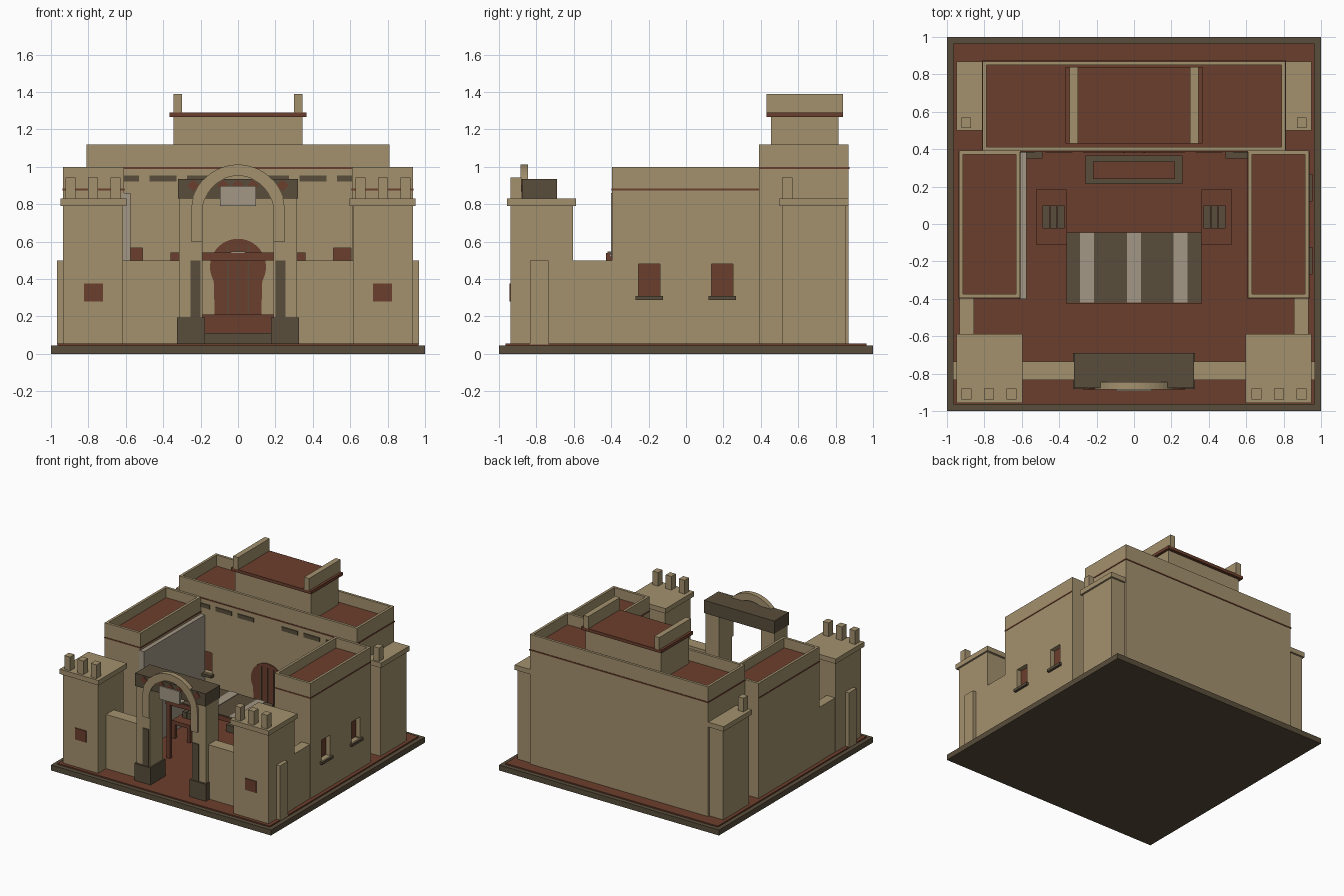
import bpy, bmesh, math
from mathutils import Vector

if "Cube" in bpy.data.objects:
    bpy.data.objects.remove(bpy.data.objects["Cube"])


def make_mat(name, rgb):
    m = bpy.data.materials.new(name)
    m.diffuse_color = (*rgb, 1)
    m.use_nodes = True
    m.node_tree.nodes["Principled BSDF"].inputs["Base Color"].default_value = m.diffuse_color
    return m


TAN = make_mat("sandstone", (0.37, 0.285, 0.157))
DARK = make_mat("dark_stone", (0.098, 0.075, 0.044))
RED = make_mat("red_clay", (0.148, 0.049, 0.026))
PALE = make_mat("pale_plaster", (0.36, 0.31, 0.235))


def finish(name, bm, *mats):
    bmesh.ops.recalc_face_normals(bm, faces=bm.faces)
    me = bpy.data.meshes.new(name)
    bm.to_mesh(me)
    bm.free()
    for m in mats:
        me.materials.append(m)
    ob = bpy.data.objects.new(name, me)
    bpy.context.collection.objects.link(ob)
    return ob


def cube(x0, x1, y0, y1, z0, z1):
    bm = bmesh.new()
    bmesh.ops.create_cube(bm, size=1)
    for v in bm.verts:
        v.co = Vector(((x0 + x1) / 2 + v.co.x * (x1 - x0),
                       (y0 + y1) / 2 + v.co.y * (y1 - y0),
                       (z0 + z1) / 2 + v.co.z * (z1 - z0)))
    return bm


def box(name, mat, x0, x1, y0, y1, z0, z1):
    return finish(name, cube(x0, x1, y0, y1, z0, z1), mat)


def sbox(name, mat, s, x0, x1, *yz):
    """Box on side s (-1 or 1), given for the right side."""
    a, b = sorted((s * x0, s * x1))
    return box(name, mat, a, b, *yz)


def roofed_block(name, x0, x1, y0, y1, z0, z1, rim, drop):
    """Block with a parapet rim around a sunken red roof."""
    bm = cube(x0, x1, y0, y1, z0, z1)
    bmesh.ops.recalc_face_normals(bm, faces=bm.faces)
    top = max(bm.faces, key=lambda f: f.calc_center_median().z)
    bmesh.ops.inset_region(bm, faces=[top], thickness=rim)
    deep = bmesh.ops.extrude_discrete_faces(bm, faces=[top])["faces"][0]
    bmesh.ops.translate(bm, verts=deep.verts, vec=(0, 0, -drop))
    deep.material_index = 1
    return finish(name, bm, TAN, RED)


def cut(ob, *dims):
    """Cut a box-shaped recess."""
    cutter = box("recess_cutter", TAN, *dims)
    mod = ob.modifiers.new("recess", "BOOLEAN")
    mod.operation, mod.solver, mod.object = "DIFFERENCE", "EXACT", cutter
    bpy.context.view_layer.objects.active = ob
    bpy.ops.object.modifier_apply(modifier=mod.name)
    bpy.data.objects.remove(cutter)


def prism(name, mat, pts, y0, y1):
    """Extrude an (x, z) outline from y0 to y1."""
    bm = bmesh.new()
    f = bm.faces.new([bm.verts.new((x, y0, z)) for x, z in pts])
    ext = bmesh.ops.extrude_face_region(bm, geom=[f])["geom"]
    bmesh.ops.translate(bm, vec=(0, y1 - y0, 0),
                        verts=[g for g in ext if isinstance(g, bmesh.types.BMVert)])
    return finish(name, bm, mat)


def arc(r, cz, a0, a1, n):
    return [(r * math.cos(math.radians(a0 + (a1 - a0) * i / n)),
             cz + r * math.sin(math.radians(a0 + (a1 - a0) * i / n))) for i in range(n + 1)]


# Ground
box("base_slab", DARK, -1, 1, -1, 1, 0, 0.045)
box("courtyard_floor", RED, -0.965, 0.965, -0.965, 0.965, 0.04, 0.055)

# Main hall at the back with raised roof room
hall = roofed_block("main_hall", -0.81, 0.81, 0.39, 0.87, 0.05, 1.12, 0.03, 0.09)
box("hall_stripe", RED, -0.814, 0.814, 0.386, 0.874, 0.988, 0.998)
box("roof_room", TAN, -0.345, 0.345, 0.455, 0.815, 1.02, 1.265)
box("roof_room_slab", RED, -0.365, 0.365, 0.43, 0.84, 1.265, 1.29)

# Horseshoe door, leaf line and step
door = arc(0.15, 0.465, -30, 210, 24)
prism("door", RED, [(0.12, 0.055)] + door + [(-0.12, 0.055)], 0.382, 0.392)
for x in (-0.055, 0, 0.055):
    box("door_seam", DARK, x - 0.004, x + 0.004, 0.379, 0.384, 0.055, 0.58)
box("step_base", DARK, -0.26, 0.26, 0.215, 0.365, 0.05, 0.11)
box("step_top", RED, -0.22, 0.22, 0.24, 0.335, 0.11, 0.21)

for s in (-1, 1):
    sbox("roof_room_parapet", TAN, s, 0.30, 0.345, 0.43, 0.84, 1.29, 1.39)
    # Hall windows and beam ends
    a, b = sorted((s * 0.51, s * 0.605))
    cut(hall, a, b, 0.35, 0.43, 0.395, 0.565)
    sbox("hall_window", RED, s, 0.51, 0.605, 0.425, 0.433, 0.395, 0.565)
    sbox("hall_window_sill", DARK, s, 0.49, 0.612, 0.35, 0.395, 0.375, 0.395)
    for x in (0.2, 0.4, 0.6):
        sbox("beam_end", DARK, s, x - 0.072, min(x + 0.072, 0.612), 0.383, 0.395, 0.92, 0.953)

    # Side wing
    a, b = sorted((s * 0.61, s * 0.935))
    wing = roofed_block("side_wing", a, b, -0.395, 0.392, 0.05, 1.0, 0.03, 0.08)
    sbox("wing_stripe", RED, s, 0.607, 0.938, -0.398, 0.39, 0.874, 0.884)
    if s > 0:
        for y in (-0.197, 0.193):
            cut(wing, 0.895, 0.98, y - 0.057, y + 0.057, 0.31, 0.48)
            box("wing_window", RED, 0.89, 0.898, y - 0.057, y + 0.057, 0.31, 0.48)
            box("wing_window_sill", DARK, 0.89, 0.955, y - 0.074, y + 0.074, 0.288, 0.31)

    # Low walls
    sbox("side_wall", TAN, s, 0.855, 0.932, -0.62, -0.39, 0.05, 0.5)
    sbox("front_wall", TAN, s, 0.30, 0.967, -0.835, -0.735, 0.05, 0.5)

    # Front tower
    sbox("front_tower", TAN, s, 0.615, 0.935, -0.937, -0.605, 0.05, 0.79)
    sbox("front_tower_cap", TAN, s, 0.597, 0.95, -0.958, -0.587, 0.79, 0.83)
    for x in (0.655, 0.775, 0.895):
        sbox("front_merlon", TAN, s, x - 0.026, x + 0.026, -0.938, -0.88, 0.83, 0.942)
    sbox("front_tower_window", RED, s, 0.722, 0.823, -0.943, -0.936, 0.28, 0.375)

    # Back tower
    sbox("back_tower", TAN, s, 0.79, 0.935, 0.515, 0.853, 0.05, 0.79)
    sbox("back_tower_cap", TAN, s, 0.79, 0.95, 0.50, 0.868, 0.79, 0.83)
    sbox("back_merlon", TAN, s, 0.872, 0.922, 0.512, 0.57, 0.83, 0.942)

    # Gate pillar
    sbox("gate_pillar", TAN, s, 0.19, 0.315, -0.868, -0.70, 0.05, 0.83)
    sbox("gate_pillar_base", DARK, s, 0.177, 0.325, -0.882, -0.69, 0.05, 0.195)
    sbox("gate_pillar_strip", DARK, s, 0.2, 0.255, -0.875, -0.866, 0.19, 0.5)

    # Low table with a three-slat box
    sbox("table_top", RED, s, 0.36, 0.525, -0.11, 0.185, 0.17, 0.2)
    for x in (0.375, 0.51):
        for y in (-0.095, 0.17):
            sbox("table_leg", RED, s, x - 0.014, x + 0.014, y - 0.014, y + 0.014, 0.05, 0.17)
    for x in (0.39, 0.43, 0.47):
        sbox("table_box", DARK, s, x - 0.018, x + 0.018, -0.025, 0.1, 0.2, 0.25)

    # Awning posts
    for y in (-0.405, -0.06):
        sbox("awning_post", RED, s, 0.325, 0.355, y - 0.015, y + 0.015, 0.05, 0.52)

# Pale plaster panel inside the left wing
box("plaster_panel", PALE, -0.62, -0.575, -0.4, 0.39, 0.05, 0.86)

# Gate lintel, arch, diamonds and plaque
box("gate_lintel", DARK, -0.32, 0.32, -0.878, -0.69, 0.83, 0.935)
outer, inner = arc(0.25, 0.762, 0, 180, 28), arc(0.19, 0.762, 180, 0, 28)
prism("gate_arch", TAN, [(0.25, 0.6)] + outer + [(-0.25, 0.6), (-0.19, 0.6)] + inner + [(0.19, 0.6)],
      -0.886, -0.845)
for i in range(-3, 4):
    x = i * 0.08
    prism("lintel_diamond", RED,
          [(x - 0.032, 0.9), (x, 0.868), (x + 0.032, 0.9), (x, 0.932)], -0.884, -0.876)
box("gate_plaque", PALE, -0.095, 0.095, -0.893, -0.875, 0.79, 0.898)

# Striped awning
box("awning_rail", RED, -0.36, 0.36, -0.428, -0.405, 0.5, 0.538)
box("awning_back_rail", RED, -0.36, 0.36, -0.07, -0.045, 0.5, 0.532)
edges = (-0.36, -0.29, -0.215, -0.038, 0.037, 0.21, 0.285, 0.36)
for i in range(7):
    pale = i % 2
    box("awning_stripe", PALE if pale else DARK, edges[i], edges[i + 1], -0.42, -0.045,
        0.53, 0.546 if pale else 0.542)
